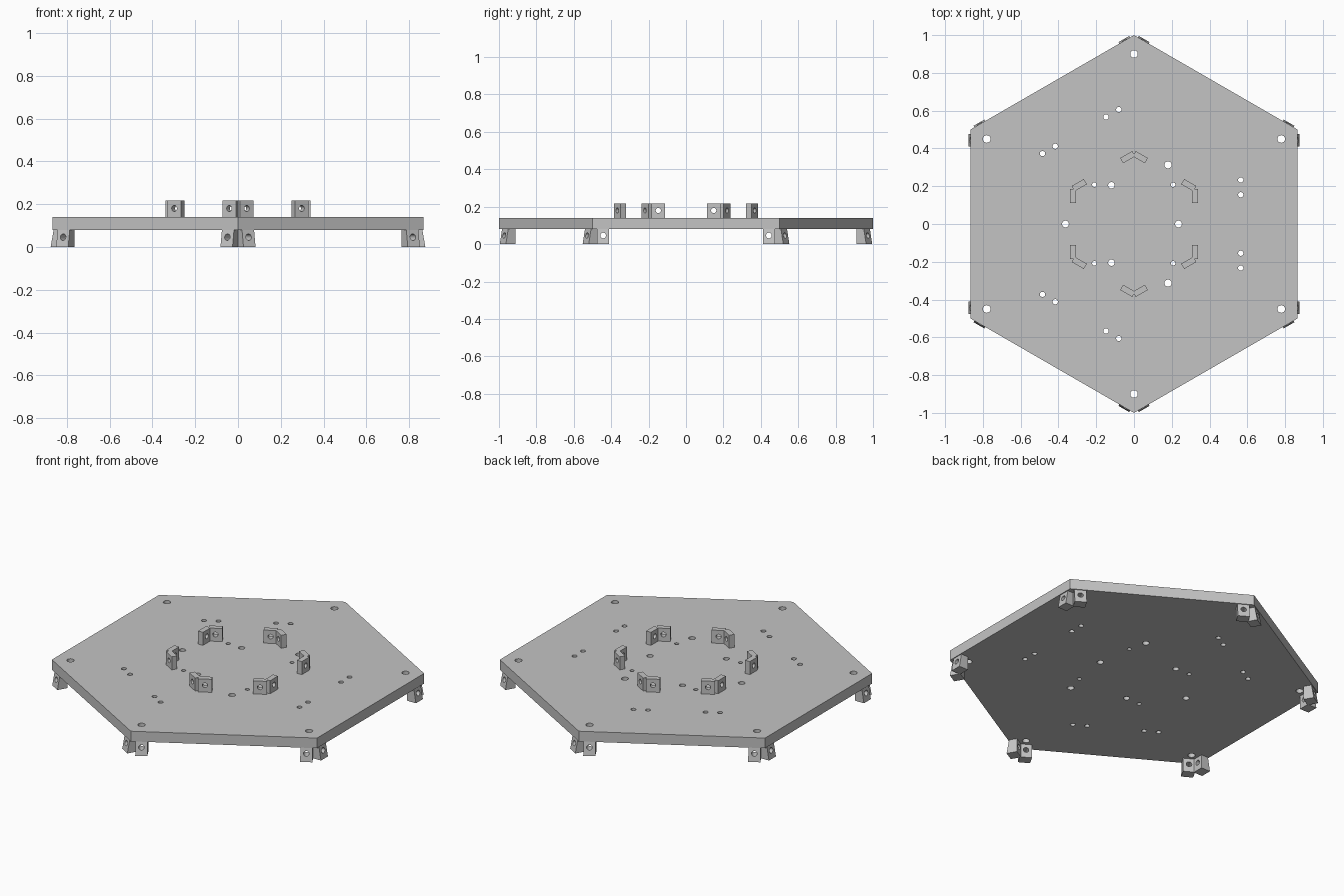
import bpy, bmesh, math
from mathutils import Matrix, Vector

cube = bpy.data.objects.get("Cube")
if cube:
    bpy.data.objects.remove(cube, do_unlink=True)

grey = bpy.data.materials.new("light grey")
grey.use_nodes = True
COLOUR = (0.55, 0.55, 0.55, 1)
grey.diffuse_color = COLOUR
grey.node_tree.nodes["Principled BSDF"].inputs["Base Color"].default_value = COLOUR


def add_object(name, bm):
    mesh = bpy.data.meshes.new(name)
    bmesh.ops.recalc_face_normals(bm, faces=bm.faces)
    bm.to_mesh(mesh)
    bm.free()
    mesh.materials.append(grey)
    obj = bpy.data.objects.new(name, mesh)
    bpy.context.collection.objects.link(obj)
    return obj


def prism(name, outline, direction):
    """Extrude a flat outline along a direction."""
    bm = bmesh.new()
    face = bm.faces.new([bm.verts.new(p) for p in outline])
    moved = bmesh.ops.extrude_face_region(bm, geom=[face])["geom"]
    bmesh.ops.translate(bm, vec=direction,
                        verts=[v for v in moved if isinstance(v, bmesh.types.BMVert)])
    return add_object(name, bm)


def drill(obj, holes, turn=Matrix()):
    """Cut round holes, each given as (centre, radius); the axis is z before turning."""
    bm = bmesh.new()
    for centre, radius in holes:
        bmesh.ops.create_cone(bm, cap_ends=True, segments=24, radius1=radius,
                              radius2=radius, depth=0.5,
                              matrix=Matrix.Translation(centre) @ turn)
    cutter = add_object("hole_cutter", bm)
    cutter.hide_render = True
    mod = obj.modifiers.new("holes", "BOOLEAN")
    mod.operation, mod.solver, mod.object = "DIFFERENCE", "EXACT", cutter
    graph = bpy.context.evaluated_depsgraph_get()
    mesh = bpy.data.meshes.new_from_object(obj.evaluated_get(graph))
    obj.modifiers.clear()
    obj.data = mesh
    bpy.data.objects.remove(cutter, do_unlink=True)


# Hexagonal base plate
BOTTOM, TOP = 0.08, 0.14
corners = [Vector((math.cos(a), math.sin(a), 0))
           for a in (math.radians(30 + 60 * i) for i in range(6))]
plate = prism("base_plate", [c + Vector((0, 0, BOTTOM)) for c in corners],
              (0, 0, TOP - BOTTOM))

# Corner holes, three groups of paired mounting holes, and the inner holes
holes = [(c * 0.9, 0.02) for c in corners]
for i in range(3):
    spin = Matrix.Rotation(math.radians(120 * i), 3, "Z")
    for side in (-1, 1):
        for y in (0.155, 0.233):
            holes.append((spin @ Vector((0.565, side * y, 0)), 0.014))
for x, y, r in [(-0.12, 0.205, 0.017), (-0.21, 0.208, 0.012),
                (0.207, 0.208, 0.012), (0.18, 0.313, 0.019)]:
    holes += [(Vector((x, side * y, 0)), r) for side in (-1, 1)]
holes += [(Vector((x, 0, 0)), 0.018) for x in (-0.363, 0.235)]
drill(plate, [(c + Vector((0, 0, TOP)), r) for c, r in holes])


def bracket_ring(name, profile, width, offset, hole_z, hole_radius):
    """Pairs of drilled tabs at the six corners, from one x-z profile."""
    tab = prism(name, [(x, -width / 2, z) for x, z in profile], (0, width, 0))
    middle = sum(x for x, z in profile) / len(profile)
    drill(tab, [((middle, 0, hole_z), hole_radius)], Matrix.Rotation(math.pi / 2, 4, "Y"))
    tabs = []
    for i in range(6):
        for label, side in (("a", -1), ("b", 1)):
            obj = bpy.data.objects.new(f"{name}_{i + 1}{label}", tab.data)
            bpy.context.collection.objects.link(obj)
            obj.matrix_world = (Matrix.Rotation(math.radians(60 * i), 4, "Z")
                                @ Matrix.Translation((0, side * offset, 0)))
            tabs.append(obj)
    bpy.data.objects.remove(tab, do_unlink=True)
    return tabs


# Upright inner tabs, and outward-flaring feet under the corners
bracket_ring("inner_tab", [(0.307, TOP), (0.339, TOP), (0.339, 0.217), (0.307, 0.217)],
             0.074, 0.148, 0.18, 0.014)
bracket_ring("corner_foot", [(0.816, 0), (0.875, 0), (0.861, BOTTOM), (0.816, BOTTOM)],
             0.065, 0.443, 0.046, 0.015)

# Smooth hole walls, sharp edges elsewhere
bpy.ops.object.select_all(action="DESELECT")
for obj in bpy.context.collection.objects:
    if obj.type == "MESH" and obj.data.materials and obj.data.materials[0] == grey:
        obj.select_set(True)
        bpy.context.view_layer.objects.active = obj
bpy.ops.object.shade_smooth_by_angle(angle=math.radians(30))
